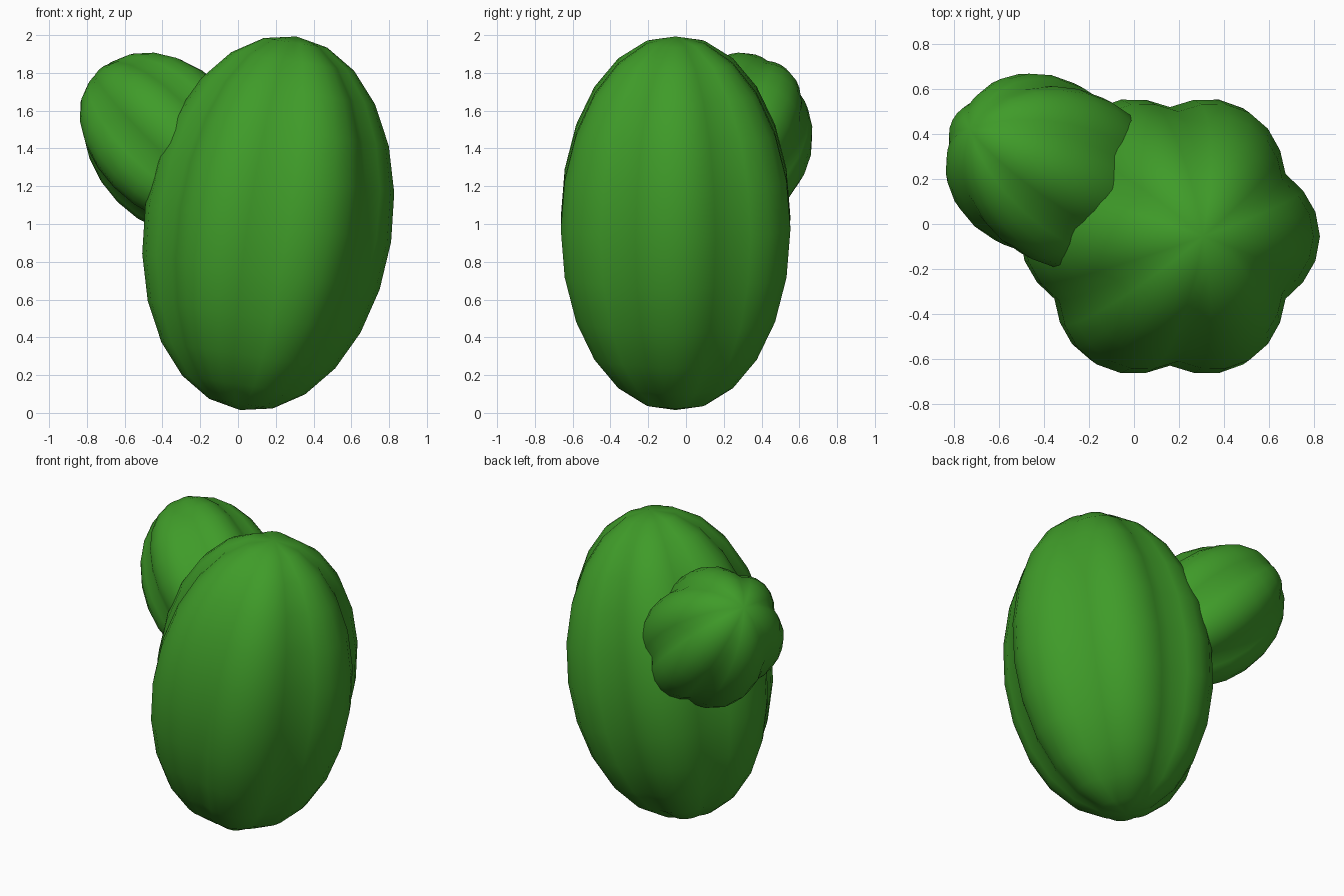
import bpy, bmesh, math
from mathutils import Matrix, Vector

if "Cube" in bpy.data.objects:
    bpy.data.objects.remove(bpy.data.objects["Cube"])

green = bpy.data.materials.new("cactus_green")
green.diffuse_color = (0.05, 0.33, 0.022, 1)
green.use_nodes = True
green.node_tree.nodes["Principled BSDF"].inputs["Base Color"].default_value = green.diffuse_color


def ribbed_lobe(name, center, length, crease, rib, tilt, azimuth, sides=36, rings=12):
    """Ellipsoid with six rounded ribs, leaning by tilt toward azimuth."""
    bm = bmesh.new()
    bottom = bm.verts.new((0, 0, -length))
    top = bm.verts.new((0, 0, length))
    rows = []
    for j in range(1, rings):
        p = math.pi * j / rings
        row = []
        for i in range(sides):
            t = 2 * math.pi * i / sides
            r = (crease + rib * abs(math.cos(3 * t))) * math.sin(p)
            row.append(bm.verts.new((r * math.cos(t), r * math.sin(t), -length * math.cos(p))))
        rows.append(row)
    for i in range(sides):
        k = (i + 1) % sides
        bm.faces.new((bottom, rows[0][k], rows[0][i]))
        bm.faces.new((top, rows[-1][i], rows[-1][k]))
        for a, b in zip(rows, rows[1:]):
            bm.faces.new((a[i], a[k], b[k], b[i]))
    for f in bm.faces:
        f.smooth = True
    bm.transform(Matrix.Translation(Vector(center))
                 @ Matrix.Rotation(math.radians(azimuth), 4, 'Z')
                 @ Matrix.Rotation(math.radians(tilt), 4, 'Y'))
    mesh = bpy.data.meshes.new(name)
    bm.to_mesh(mesh)
    bm.free()
    mesh.materials.append(green)
    obj = bpy.data.objects.new(name, mesh)
    bpy.context.collection.objects.link(obj)
    return obj


# Main trunk, leaning slightly to the right
ribbed_lobe("cactus_body", (0.16, -0.055, 1.004), 1.0, 0.575, 0.083, 8.6, 0)
# Side bud, leaning out to the back left
ribbed_lobe("cactus_bud", (-0.36, 0.235, 1.42), 0.56, 0.37, 0.053, 48, 153)
